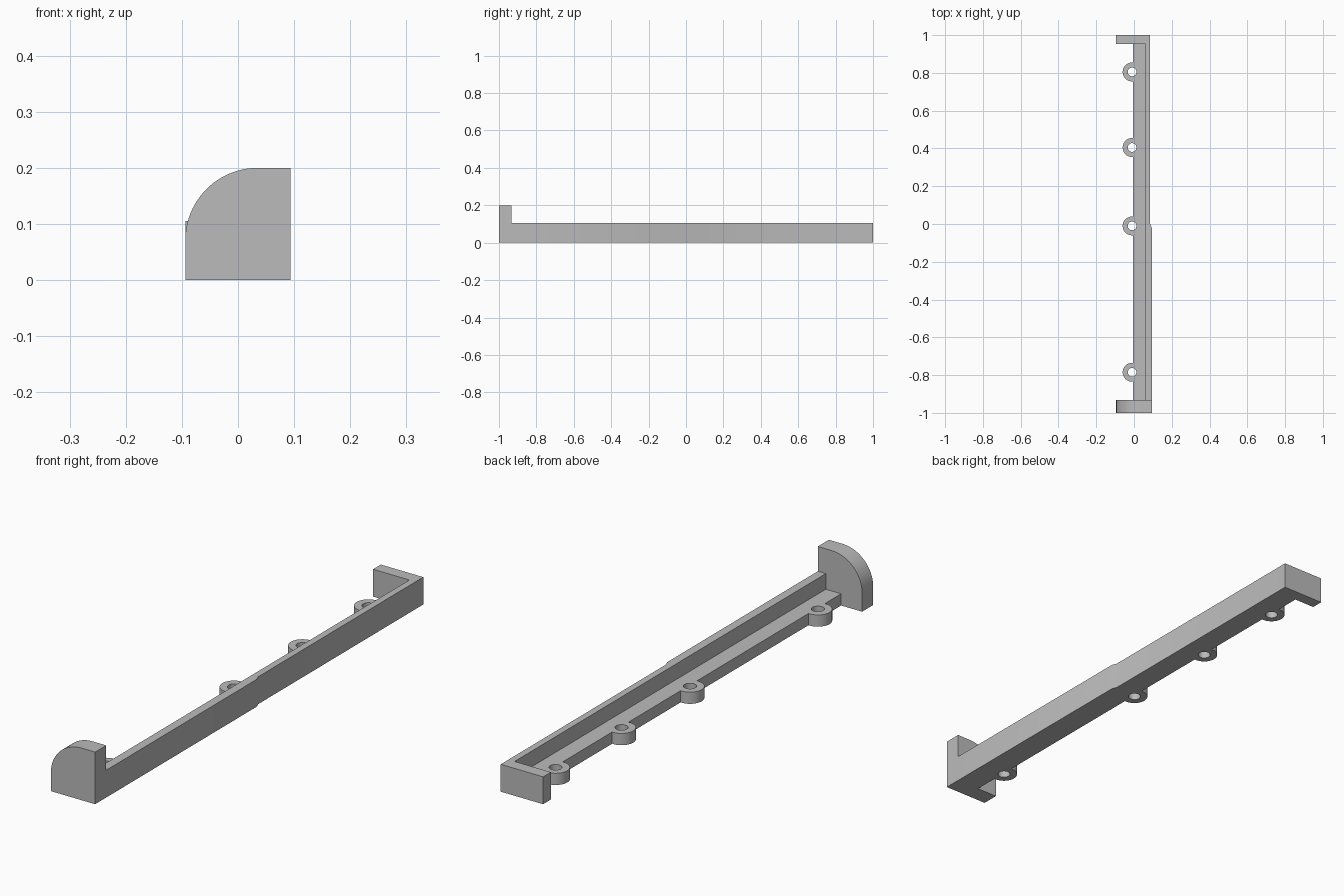
import bpy
import bmesh
from math import sin, cos, radians
from mathutils import Vector

cube = bpy.data.objects.get("Cube")
if cube:
    bpy.data.objects.remove(cube, do_unlink=True)

grey = bpy.data.materials.new("plain grey")
grey.use_nodes = True
grey.diffuse_color = (0.5, 0.5, 0.5, 1)
grey.node_tree.nodes["Principled BSDF"].inputs["Base Color"].default_value = (0.5, 0.5, 0.5, 1)


def arc(cx, cy, r, start, end, steps):
    angles = [radians(start + (end - start) * i / steps) for i in range(steps + 1)]
    return [(cx + r * cos(a), cy + r * sin(a)) for a in angles]


def finish(obj):
    bpy.ops.object.select_all(action='DESELECT')
    obj.select_set(True)
    bpy.context.view_layer.objects.active = obj
    if obj.type == 'CURVE':
        bpy.ops.object.convert(target='MESH')
        obj = bpy.context.object
    obj.data.materials.clear()
    obj.data.materials.append(grey)
    bpy.ops.object.shade_smooth_by_angle(angle=radians(30))


def prism(name, points, depth):
    """Extrude a closed 3D outline along the depth vector."""
    bm = bmesh.new()
    face = bm.faces.new([bm.verts.new(p) for p in points])
    top = bmesh.ops.extrude_face_region(bm, geom=[face])["geom"]
    bmesh.ops.translate(bm, vec=Vector(depth),
                        verts=[v for v in top if isinstance(v, bmesh.types.BMVert)])
    bmesh.ops.recalc_face_normals(bm, faces=bm.faces)
    mesh = bpy.data.meshes.new(name)
    bm.to_mesh(mesh)
    bm.free()
    obj = bpy.data.objects.new(name, mesh)
    bpy.context.collection.objects.link(obj)
    finish(obj)


def plate(name, outlines, height):
    """Flat plate on the ground; outlines after the first are holes."""
    curve = bpy.data.curves.new(name, 'CURVE')
    curve.dimensions = '2D'
    curve.fill_mode = 'BOTH'
    curve.extrude = height / 2
    for outline in outlines:
        spline = curve.splines.new('POLY')
        spline.points.add(len(outline) - 1)
        for point, (x, y) in zip(spline.points, outline):
            point.co = (x, y, 0, 1)
        spline.use_cyclic_u = True
    obj = bpy.data.objects.new(name, curve)
    obj.location.z = height / 2
    bpy.context.collection.objects.link(obj)
    finish(obj)


FRONT, BACK = -0.933, 0.953
INNER, EDGE = 0.06, -0.005

# Long wall with a small sideways step, turning the corner into the back end
wall = [(0.094, FRONT), (0.094, -0.02), (0.086, 0), (0.086, 1), (-0.094, 1),
        (-0.094, BACK), (INNER, BACK), (INNER, FRONT)]
prism("wall_and_back_end", [(x, y, 0) for x, y in wall], (0, 0, 0.105))

# Tall front end with one rounded upper corner
cap = [(0.094, 0), (0.094, 0.2)] + arc(0.035, 0.071, 0.129, 90, 180, 24) + [(-0.094, 0)]
prism("front_end", [(x, -1, z) for x, z in cap], (0, 1 + FRONT, 0))

# Low ledge with screw eyelets along its free edge
outline = [(INNER, FRONT), (INNER, BACK), (EDGE, BACK)]
holes = []
for y in (0.805, 0.405, -0.01, -0.785):
    outline += arc(-0.01, y, 0.05, 84.3, 275.7, 32)
    holes.append(arc(-0.01, y, 0.023, 0, 348.75, 31))
outline.append((EDGE, FRONT))
plate("ledge_with_eyelets", [outline] + holes, 0.045)
